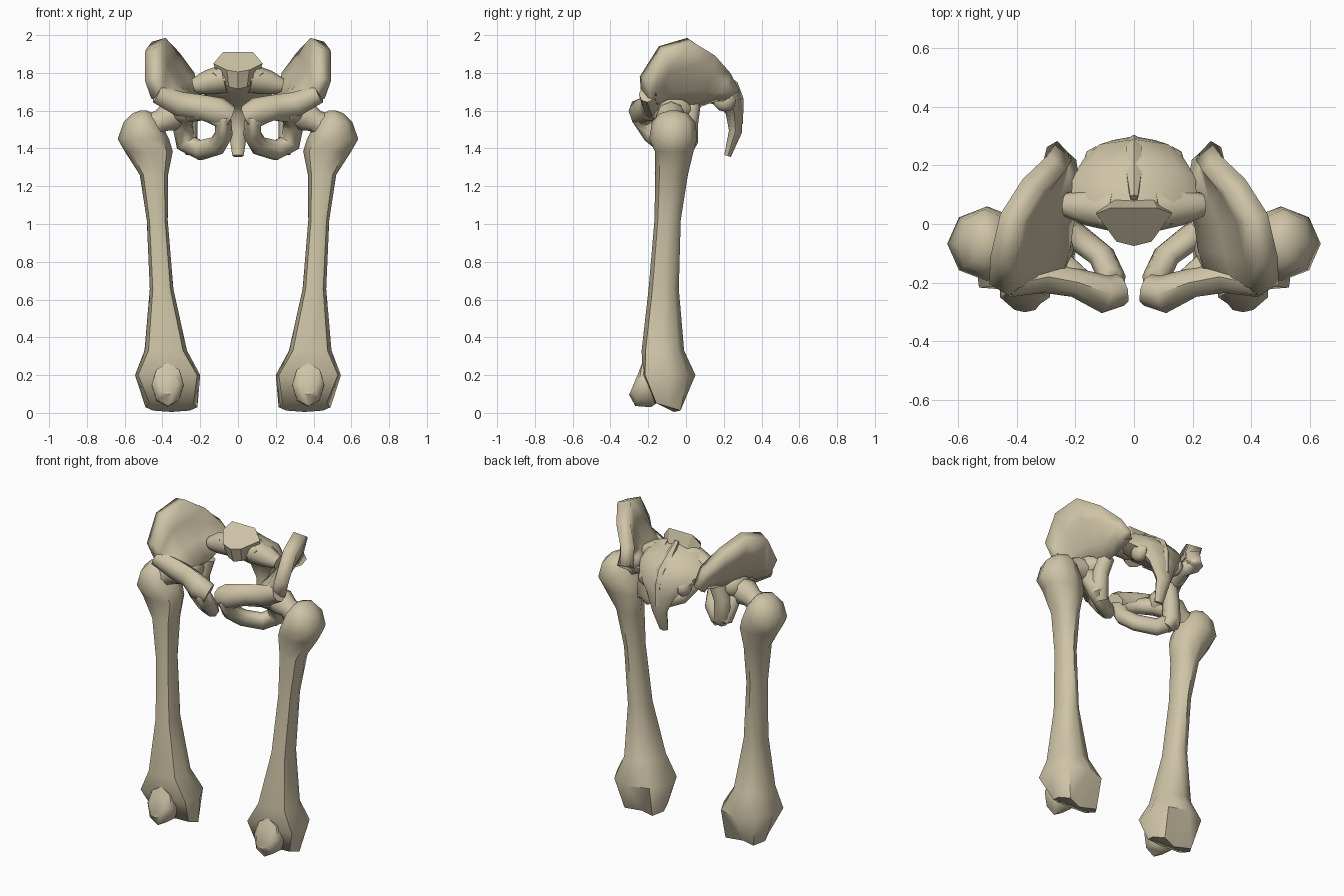
import bpy, bmesh, math
from mathutils import Vector as V

if "Cube" in bpy.data.objects:
    bpy.data.objects.remove(bpy.data.objects["Cube"])

bone = bpy.data.materials.new("bone")
bone.diffuse_color = (0.62, 0.55, 0.385, 1)
bone.use_nodes = True
bone.node_tree.nodes["Principled BSDF"].inputs["Base Color"].default_value = bone.diffuse_color


def finish(name, bm, mirror=True, thick=0, angle=50):
    bmesh.ops.recalc_face_normals(bm, faces=bm.faces)
    me = bpy.data.meshes.new(name)
    bm.to_mesh(me)
    bm.free()
    me.materials.append(bone)
    ob = bpy.data.objects.new(name, me)
    bpy.context.collection.objects.link(ob)
    if thick:
        s = ob.modifiers.new("thickness", 'SOLIDIFY')
        s.thickness, s.offset = thick, 0
    if mirror:
        ob.modifiers.new("mirror", 'MIRROR')
    bpy.ops.object.select_all(action='DESELECT')
    bpy.context.view_layer.objects.active = ob
    ob.select_set(True)
    bpy.ops.object.shade_smooth_by_angle(angle=math.radians(angle))
    return ob


def loft(name, rings, closed=False, **kw):
    """Skin a list of equal rings; cap the ends or join them in a loop."""
    bm = bmesh.new()
    vs = [[bm.verts.new(p) for p in r] for r in rings]
    n = len(vs[0])
    for i in range(len(vs) if closed else len(vs) - 1):
        a, b = vs[i], vs[(i + 1) % len(vs)]
        for j in range(n):
            k = (j + 1) % n
            bm.faces.new((a[j], a[k], b[k], b[j]))
    if not closed:
        bm.faces.new(vs[0])
        bm.faces.new(vs[-1])
    return finish(name, bm, **kw)


def tube(name, pts, ref, closed=False, n=8, **kw):
    """Tube through (x, y, z, radius[, radius along ref])."""
    c = [V(p[:3]) for p in pts]
    m = len(c)
    rings = []
    for i, p in enumerate(pts):
        if closed:
            t = c[(i + 1) % m] - c[i - 1]
        else:
            t = c[min(i + 1, m - 1)] - c[max(i - 1, 0)]
        t.normalize()
        a = t.cross(V(ref)).normalized()
        b = a.cross(t)
        rings.append([c[i] + a * p[3] * math.cos(q) + b * p[-1] * math.sin(q)
                      for q in (2 * math.pi * j / n for j in range(n))])
    return loft(name, rings, closed, **kw)


def lump(name, pos, size, **kw):
    bm = bmesh.new()
    bmesh.ops.create_uvsphere(bm, u_segments=8, v_segments=6, radius=1)
    for v in bm.verts:
        v.co = V(pos) + V(size) * v.co
    return finish(name, bm, **kw)


# Thigh bone: z, x range, y range, end tilt, back groove, front corner swell
shaft = [(.03, .215, .49, -.17, -.005, .025, .06, 1.2),
         (.20, .20, .545, -.23, .05, 0, 0, 1.28),
         (.33, .27, .495, -.235, -.01, 0, 0, 1.15),
         (.656, .342, .467, -.198, -.038, 0, 0, 1.05),
         (1.02, .372, .483, -.167, -.028, 0, 0, 1.05),
         (1.26, .37, .52, -.163, .01, 0, 0, 1.05),
         (1.385, .345, .60, -.165, .04, 0, 0, 1.05),
         (1.45, .365, .637, -.195, .06, 0, 0, 1),
         (1.54, .41, .605, -.18, .05, 0, 0, 1),
         (1.585, .45, .56, -.14, .01, 0, 0, 1),
         (1.60, .48, .52, -.09, -.04, 0, 0, 1)]
rings = []
for z, x0, x1, y0, y1, tilt, groove, swell in shaft:
    r = []
    for j in range(8):
        q = j * math.pi / 4
        k = swell if j in (5, 7) else 1
        c, s = k * math.cos(q), k * math.sin(q)
        r.append(V(((x0 + x1) / 2 + c * (x1 - x0) / 2,
                    (y0 + y1) / 2 + s * (y1 - y0) / 2 - (groove if j == 2 else 0),
                    z - tilt * s)))
    rings.append(r)
loft("thigh_bone", rings)
tube("thigh_neck_and_head", [(.50, -.08, 1.49, .09), (.41, -.08, 1.545, .06),
                             (.365, -.08, 1.57, .08), (.30, -.08, 1.585, .07)],
     (0, 1, 0))

# Kneecap: flat-fronted shield
tube("kneecap", [(.372, -.274, .16, .07, .05), (.372, -.25, .15, .115, .085),
                 (.372, -.18, .145, .115, .085), (.372, -.15, .145, .09, .06)], (1, 0, 0))

# Hip blade: curved sheet from crest to base, back to front
crest = [(.235, .255, 1.70), (.262, .21, 1.80), (.345, .135, 1.90), (.42, .02, 1.975),
         (.455, -.13, 1.93), (.46, -.225, 1.77), (.43, -.21, 1.67)]
base = [(.22, .21, 1.68), (.21, .15, 1.68), (.215, .07, 1.65), (.235, 0, 1.62),
        (.245, -.08, 1.62), (.26, -.15, 1.63), (.30, -.185, 1.64)]
bm = bmesh.new()
rows = []
for t, bulge in ((0, 0), (.35, .03), (.7, .03), (1, 0)):
    rows.append([bm.verts.new(V(a).lerp(V(b), t) + V((bulge, bulge * .3, 0)))
                 for a, b in zip(crest, base)])
for a, b in zip(rows, rows[1:]):
    for j in range(len(a) - 1):
        bm.faces.new((a[j], a[j + 1], b[j + 1], b[j]))
finish("hip_blade", bm, thick=.08)

# Socket body, front bar, rear column and ring of the lower hip bone
lump("hip_socket", (.285, -.085, 1.605), (.08, .12, .08))
tube("pubic_bar", [(.045, -.225, 1.57, .06, .055), (.10, -.24, 1.595, .075, .065),
                   (.20, -.20, 1.62, .065, .05), (.31, -.18, 1.635, .065, .055),
                   (.43, -.205, 1.69, .05, .045)], (0, 1, 0))
tube("seat_bone", [(.235, .03, 1.65, .05), (.265, .015, 1.54, .05),
                   (.27, .01, 1.44, .055), (.24, -.005, 1.385, .04)], (0, 1, 0))
tube("hip_ring", [(.08, -.235, 1.55, .055, .05), (.17, -.205, 1.59, .045),
                  (.265, -.13, 1.59, .055), (.295, -.04, 1.53, .055),
                  (.275, .0, 1.43, .06, .055), (.20, -.04, 1.39, .058, .045),
                  (.11, -.11, 1.415, .052, .045), (.075, -.185, 1.475, .05, .045)],
     (-.59, .69, .42), closed=True)

# Sacrum tapering to the tail bone
tube("sacrum", [(0, .0, 1.80, .06, .13), (0, .07, 1.765, .075, .215),
                (0, .16, 1.72, .09, .21), (0, .232, 1.665, .07, .165),
                (0, .255, 1.59, .045, .10), (0, .262, 1.49, .035, .05),
                (0, .22, 1.36, .018, .03)], (1, 0, 0), mirror=False)

# Side wings joining the sacrum to the hip blades
tube("sacrum_wing", [(.07, .05, 1.77, .075), (.16, .06, 1.75, .065),
                     (.235, .065, 1.73, .04)], (0, 1, 0))
# Lower side knobs of the sacrum
lump("sacrum_knob", (.13, .205, 1.65), (.045, .06, .055))

# Top vertebra: tilted plate
top = [(.08, .055, 1.91), (.13, .035, 1.85), (.06, -.06, 1.815), (0, -.075, 1.805),
       (-.06, -.06, 1.815), (-.13, .035, 1.85), (-.08, .055, 1.91)]
low = [V((x * .8, y + .03, z - .09)) for x, y, z in top]
loft("top_vertebra", [[V(p) for p in top], low], mirror=False, angle=25)

# Ridge along the back of the sacrum
tube("sacrum_ridge", [(0, .09, 1.86, .015), (0, .17, 1.79, .03), (0, .25, 1.73, .03),
                      (0, .28, 1.66, .025), (0, .282, 1.53, .02)],
     (1, 0, 0), n=6, mirror=False)
